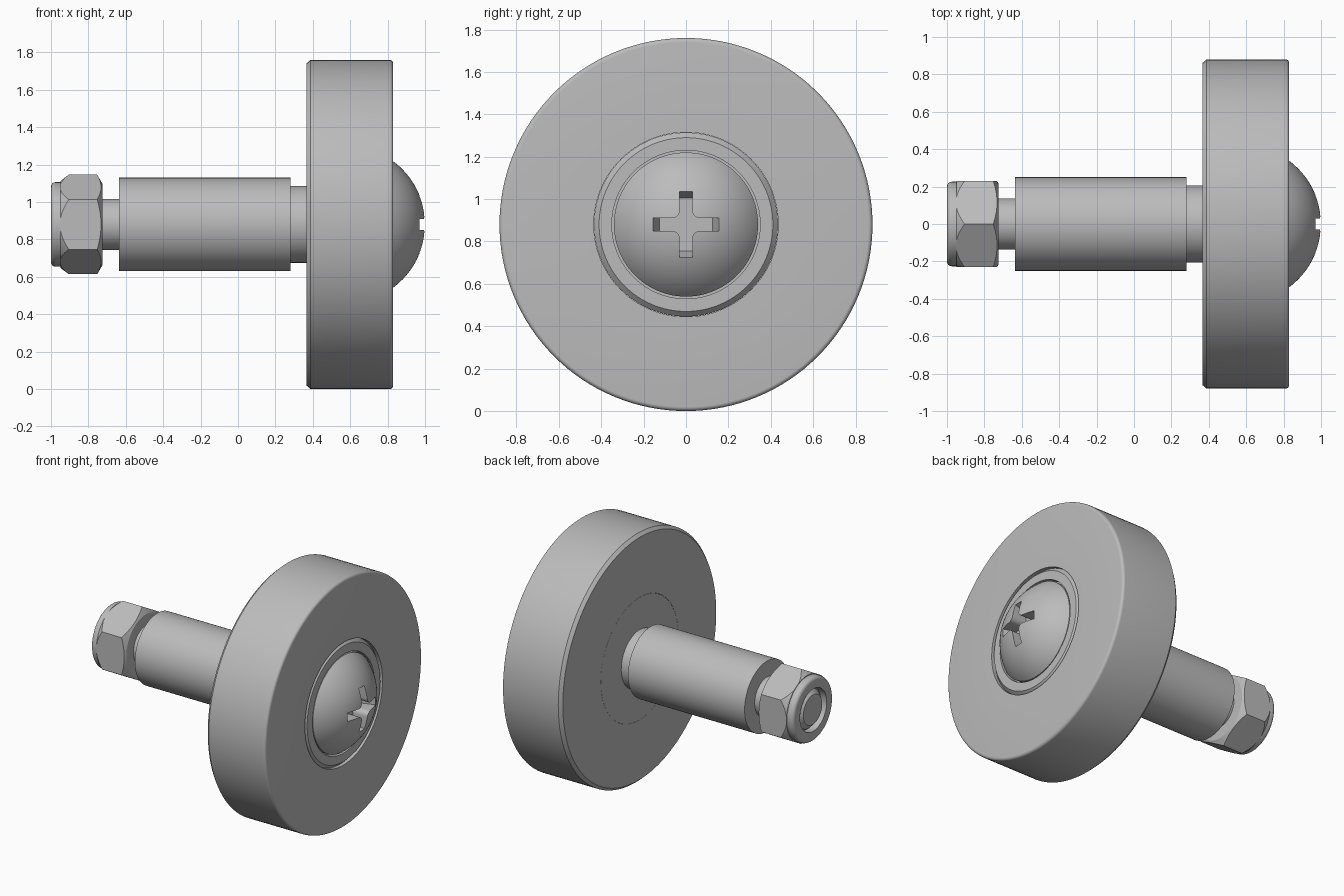
import bpy, bmesh
from math import pi, sin, cos, asin, radians, degrees
from mathutils import Matrix, Vector

AXIS_Z = 0.88
if "Cube" in bpy.data.objects:
    bpy.data.objects.remove(bpy.data.objects["Cube"])

steel = bpy.data.materials.new("light_grey")
steel.use_nodes = True
grey = (0.5, 0.5, 0.5, 1)
steel.diffuse_color = grey
steel.node_tree.nodes["Principled BSDF"].inputs["Base Color"].default_value = grey


def make_object(name, bm):
    bmesh.ops.recalc_face_normals(bm, faces=bm.faces[:])
    mesh = bpy.data.meshes.new(name)
    bm.to_mesh(mesh)
    bm.free()
    mesh.materials.append(steel)
    obj = bpy.data.objects.new(name, mesh)
    obj.location.z = AXIS_Z
    bpy.context.collection.objects.link(obj)
    return obj


def select(obj):
    bpy.ops.object.select_all(action='DESELECT')
    obj.select_set(True)
    bpy.context.view_layer.objects.active = obj


def smooth(obj, angle=25):
    select(obj)
    bpy.ops.object.shade_smooth_by_angle(angle=radians(angle))


def lathe(name, profile, steps=96):
    """Spin a profile of (x, radius) points about the x axis."""
    bm = bmesh.new()
    verts = [bm.verts.new((x, 0, r)) for x, r in profile]
    edges = [bm.edges.new(pair) for pair in zip(verts, verts[1:])]
    bmesh.ops.spin(bm, geom=verts + edges, cent=(0, 0, 0), axis=(1, 0, 0),
                   angle=2 * pi, steps=steps, use_merge=True)
    bmesh.ops.remove_doubles(bm, verts=bm.verts[:], dist=1e-5)
    return make_object(name, bm)


def arc(cx, cr, radius, start, end, count=6):
    """Profile points on an arc, angles in degrees from +x toward +radius."""
    angles = [radians(start + (end - start) * i / count) for i in range(count + 1)]
    return [(cx + radius * cos(a), cr + radius * sin(a)) for a in angles]


def prism(name, sections):
    """Loft equal outlines of (x, [(y, z), ...]) along x."""
    bm = bmesh.new()
    rings = [[bm.verts.new((x, y, z)) for y, z in outline] for x, outline in sections]
    n = len(rings[0])
    for a, b in zip(rings, rings[1:]):
        for i in range(n):
            j = (i + 1) % n
            bm.faces.new((a[i], a[j], b[j], b[i]))
    bm.faces.new(rings[0])
    bm.faces.new(rings[-1])
    return make_object(name, bm)


def boolean(obj, tool, operation):
    mod = obj.modifiers.new(operation.lower(), 'BOOLEAN')
    mod.operation, mod.solver, mod.object = operation, 'EXACT', tool
    select(obj)
    bpy.ops.object.modifier_apply(modifier=mod.name)
    bpy.data.objects.remove(tool)


# Wheel: rounded outer rim, chamfered inner rim, bored centre
wheel = lathe("wheel", [(0.365, 0.435), (0.365, 0.86), (0.387, 0.88)]
              + arc(0.81, 0.86, 0.02, 90, 0) + [(0.83, 0.435), (0.365, 0.435)], 128)
smooth(wheel)

# Bushing in the bore, with a chamfered lip and a recess for the screw
bushing = lathe("bushing", [(0.365, 0), (0.365, 0.434), (0.805, 0.434), (0.83, 0.41),
                            (0.83, 0.35), (0.78, 0.35), (0.78, 0)])
smooth(bushing)

# Spacer neck, sleeve and threaded shank
smooth(lathe("spacer_neck", [(0.27, 0), (0.27, 0.205), (0.37, 0.205), (0.37, 0)]))
smooth(lathe("sleeve", [(-0.635, 0), (-0.635, 0.25), (0.28, 0.25), (0.28, 0)]))
smooth(lathe("bolt_shank", [(-0.995, 0), (-0.995, 0.105), (-0.965, 0.137),
                            (-0.63, 0.137), (-0.63, 0)]))

# Domed screw head
DOME = 0.42
head = lathe("screw_head", [(0.78, 0), (0.78, 0.34)]
             + arc(1 - DOME, 0, DOME, degrees(asin(0.34 / DOME)), 0, 16))


# Cross recess with curved inner corners and sloping arm ends
def cross(length, half=0.03, fillet=0.035):
    corner = half + fillet
    quarter = [(length, -half), (length, half)] + arc(corner, corner, fillet, 270, 180, 5)
    turns = [Matrix.Rotation(k * pi / 2, 2) for k in range(4)]
    return [tuple(turn @ Vector(point)) for turn in turns for point in quarter]


recess = prism("cross_cutter", [(0.88, cross(0.125)), (0.97, cross(0.155)), (1.05, cross(0.16))])
boolean(head, recess, 'DIFFERENCE')
smooth(head)

# Hex nut: prism trimmed by a chamfered turned body
hexagon = [(0.266 * sin(k * pi / 3), 0.266 * cos(k * pi / 3)) for k in range(6)]
nut = prism("hex_nut", [(-0.95, hexagon), (-0.725, hexagon)])
trim = lathe("nut_trim", [(-0.96, 0), (-0.96, 0.224), (-0.9, 0.27), (-0.755, 0.27),
                          (-0.715, 0.2), (-0.715, 0)])
boolean(nut, trim, 'INTERSECT')
smooth(nut, 15)

# Locking collar on the nut
collar = lathe("nut_collar", [(-0.94, 0.15), (-0.94, 0.226), (-0.97, 0.226)]
               + arc(-0.975, 0.201, 0.025, 90, 180)
               + [(-1.0, 0.15), (-0.94, 0.15)])
smooth(collar)
